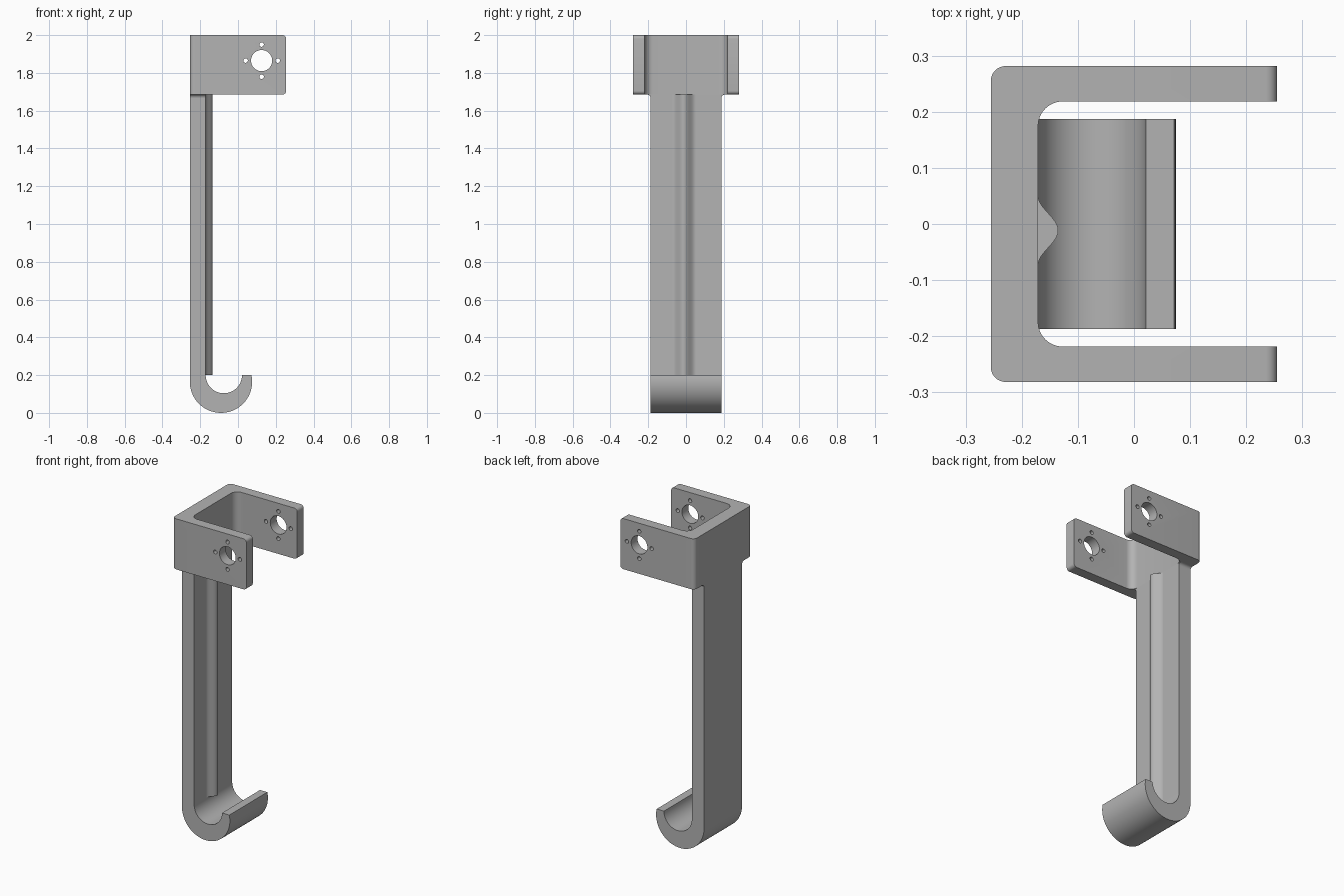
import bpy, bmesh
from math import cos, sin, pi, radians, tan
from mathutils import Vector

cube = bpy.data.objects.get("Cube")
if cube:
    bpy.data.objects.remove(cube, do_unlink=True)

grey = bpy.data.materials.new("plain grey")
grey.use_nodes = True
colour = (0.45, 0.45, 0.45, 1)
grey.diffuse_color = colour
grey.node_tree.nodes["Principled BSDF"].inputs["Base Color"].default_value = colour


def arc(cx, cy, r, start, end, steps):
    angles = [radians(start + (end - start) * i / steps) for i in range(steps + 1)]
    return [(cx + r * cos(a), cy + r * sin(a)) for a in angles]


def rounded(corners, steps=8):
    """Outline whose right-angled corners (x, y, radius) are rounded."""
    out = []
    for i, (x, y, r) in enumerate(corners):
        p = Vector((x, y))
        if r == 0:
            out.append(p)
            continue
        a = (Vector(corners[i - 1][:2]) - p).normalized()
        b = (Vector(corners[(i + 1) % len(corners)][:2]) - p).normalized()
        for s in range(steps + 1):
            t = s / steps * pi / 2
            out.append(p + a * r * (1 - sin(t)) + b * r * (1 - cos(t)))
    return out


PLACE = {"X": lambda a, b, h: (h, a, b),
         "Y": lambda a, b, h: (a, h, b),
         "Z": lambda a, b, h: (a, b, h)}


def add_prism(bm, outline, axis, low, high):
    put = PLACE[axis]
    rings = [[bm.verts.new(put(a, b, h)) for a, b in outline] for h in (low, high)]
    for ring in rings:
        bm.faces.new(ring)
    for i in range(len(outline)):
        bm.faces.new((rings[0][i - 1], rings[0][i], rings[1][i], rings[1][i - 1]))


def finish(name, bm):
    bmesh.ops.recalc_face_normals(bm, faces=bm.faces)
    mesh = bpy.data.meshes.new(name)
    bm.to_mesh(mesh)
    bm.free()
    mesh.materials.append(grey)
    obj = bpy.data.objects.new(name, mesh)
    bpy.context.collection.objects.link(obj)
    return obj


def smooth(obj):
    bpy.ops.object.select_all(action="DESELECT")
    obj.select_set(True)
    bpy.context.view_layer.objects.active = obj
    bpy.ops.object.shade_smooth_by_angle(angle=radians(30))


BASE, TOP = 1.685, 2.0
BACK, WALL, END = -0.255, -0.171, 0.255
OUT, IN, HALF = 0.2815, 0.2185, 0.187

# Clevis bracket: U-shaped plan with rounded arm ends
bm = bmesh.new()
add_prism(bm, rounded([(BACK, -OUT, 0.026), (END, -OUT, 0), (END, -IN, 0),
                       (WALL, -IN, 0.044), (WALL, IN, 0.044), (END, IN, 0),
                       (END, OUT, 0), (BACK, OUT, 0.026)]), "Z", BASE, TOP)
tips = [e for e in bm.edges
        if all(v.co.x > END - 0.001 for v in e.verts)
        and abs(e.verts[0].co.z - e.verts[1].co.z) < 0.001]
bmesh.ops.bevel(bm, geom=tips, offset=0.02, offset_type="OFFSET", segments=6,
                profile=0.5, affect="EDGES")
bracket = finish("clevis_bracket", bm)

# Axle hole with four screw holes around it, through both arms
bm = bmesh.new()
HX, HZ, RING = 0.125, 1.865, 0.085
add_prism(bm, arc(HX, HZ, 0.056, 0, 360, 40)[:-1], "Y", -0.4, 0.4)
for dx, dz in ((1, 0), (-1, 0), (0, 1), (0, -1)):
    add_prism(bm, arc(HX + dx * RING, HZ + dz * RING, 0.012, 0, 360, 16)[:-1],
              "Y", -0.4, 0.4)
cutter = finish("hole_cutter", bm)
cutter.hide_render = True
mod = bracket.modifiers.new("holes", "BOOLEAN")
mod.object = cutter
mod.operation = "DIFFERENCE"
mod.solver = "EXACT"
bpy.context.view_layer.objects.active = bracket
bpy.ops.object.modifier_apply(modifier=mod.name)
bpy.data.objects.remove(cutter, do_unlink=True)
smooth(bracket)

# Shank and hook in one side profile
bm = bmesh.new()
side = arc(-0.09, 0.165, 0.165, 12.2, -180, 40)
side += [(BACK, BASE), (WALL, BASE)]
side += arc(-0.075, 0.2, 0.096, 180, 360, 36)
add_prism(bm, side, "Y", -HALF, HALF)
smooth(finish("shank_and_hook", bm))

# Small fillets where the shank meets the bracket
for label, s in (("left", 1), ("right", -1)):
    bm = bmesh.new()
    r = 0.018
    curve = arc(HALF + r, BASE - r, r, 180, 90, 6) + [(HALF, BASE)]
    add_prism(bm, [(s * y, z) for y, z in curve], "X", BACK, WALL)
    smooth(finish("shank_fillet_" + label, bm))

# Stiffening rib, a smooth swell along the inside of the shank
bm = bmesh.new()
steps = 24
swell = [(WALL + 0.018 * (1 + cos(pi * t)), -0.0115 + 0.062 * t)
         for t in (-1 + 2 * i / steps for i in range(steps + 1))]
swell += [(WALL - 0.01, 0.0505), (WALL - 0.01, -0.0735)]
add_prism(bm, swell, "Z", 0.2, BASE)
smooth(finish("stiffening_rib", bm))
